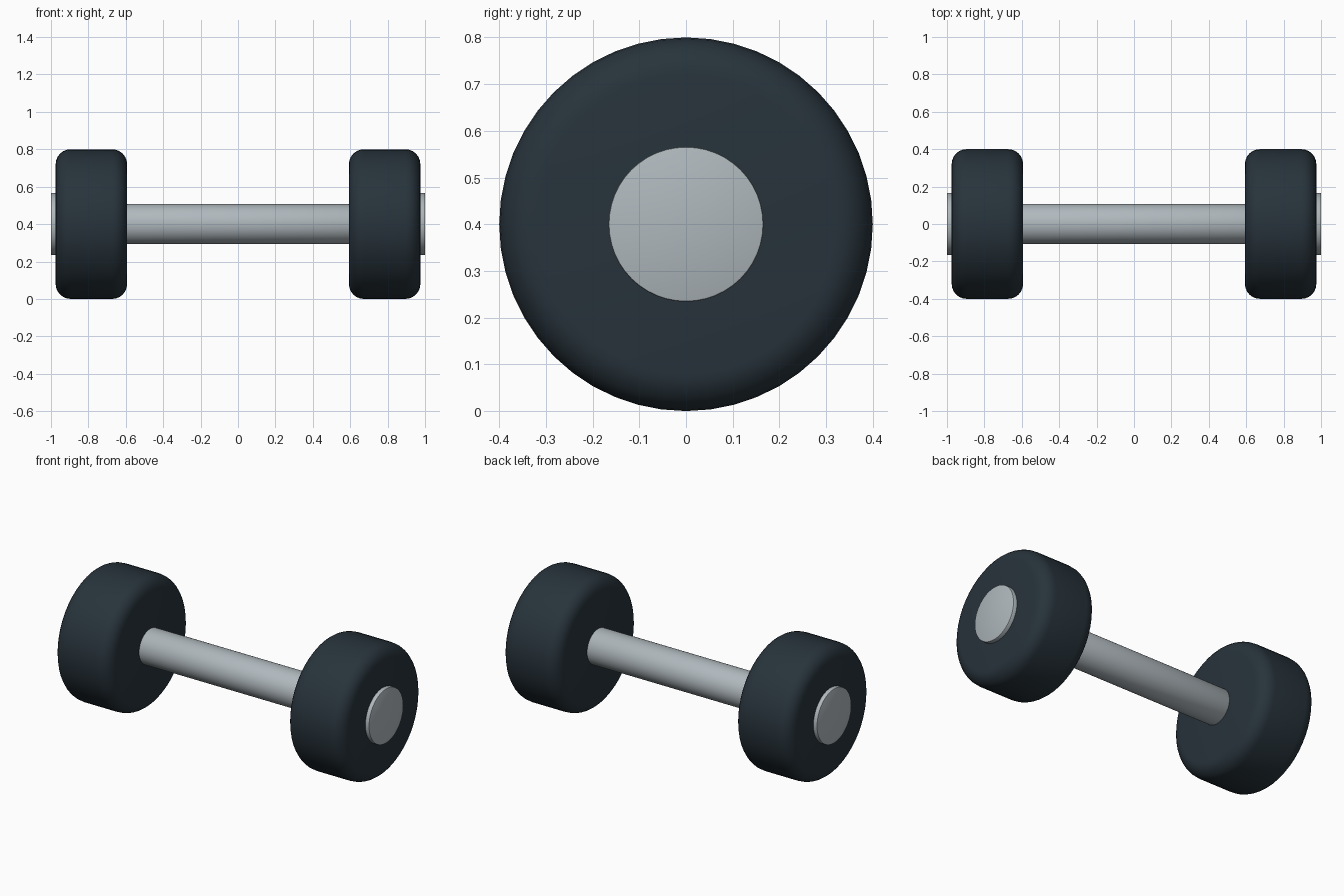
import bpy, bmesh, math

if "Cube" in bpy.data.objects:
    bpy.data.objects.remove(bpy.data.objects["Cube"])

SEGMENTS = 48
AXIS_Z = 0.4


def make_material(name, color):
    mat = bpy.data.materials.new(name)
    mat.diffuse_color = (*color, 1.0)
    mat.use_nodes = True
    mat.node_tree.nodes["Principled BSDF"].inputs["Base Color"].default_value = mat.diffuse_color
    return mat


dark_rubber = make_material("dark rubber", (0.0203, 0.0331, 0.0437))
grey_metal = make_material("grey metal", (0.43, 0.48, 0.51))


def lathe(name, profile, mat):
    """Revolve (x, radius) points around the bar axis and close both ends."""
    bm = bmesh.new()
    rings = []
    for x, r in profile:
        angles = [2 * math.pi * i / SEGMENTS for i in range(SEGMENTS)]
        rings.append([bm.verts.new((x, r * math.sin(a), r * math.cos(a))) for a in angles])
    for a, b in zip(rings, rings[1:]):
        for i in range(SEGMENTS):
            j = (i + 1) % SEGMENTS
            bm.faces.new((a[i], a[j], b[j], b[i]))
    bm.faces.new(rings[0])
    bm.faces.new(rings[-1])
    bmesh.ops.recalc_face_normals(bm, faces=bm.faces)
    mesh = bpy.data.meshes.new(name)
    bm.to_mesh(mesh)
    bm.free()
    mesh.materials.append(mat)
    obj = bpy.data.objects.new(name, mesh)
    bpy.context.collection.objects.link(obj)
    obj.location.z = AXIS_Z
    bpy.ops.object.select_all(action='DESELECT')
    obj.select_set(True)
    bpy.context.view_layer.objects.active = obj
    bpy.ops.object.shade_smooth_by_angle(angle=math.radians(35))
    return obj


def rounded(x0, x1, radius, bevel, steps):
    """Half outline of a cylinder with rounded rims."""
    arc = [math.pi / 2 * i / steps for i in range(steps + 1)]
    left = [(x0 + bevel * (1 - math.sin(a)), radius - bevel * (1 - math.cos(a)))
            for a in reversed(arc)]
    right = [(x0 + x1 - x, r) for x, r in reversed(left)]
    return left + right


# Grip bar
lathe("handle", rounded(-0.6, 0.6, 0.107, 0.01, 2), grey_metal)

# Weights and end caps on both sides
for side, sign in (("left", -1), ("right", 1)):
    weight = rounded(0.593, 0.975, 0.4, 0.08, 6)
    cap = rounded(0.95, 1.0, 0.166, 0.004, 2)
    lathe(side + "_weight", [(sign * x, r) for x, r in weight], dark_rubber)
    lathe(side + "_end_cap", [(sign * x, r) for x, r in cap], grey_metal)
